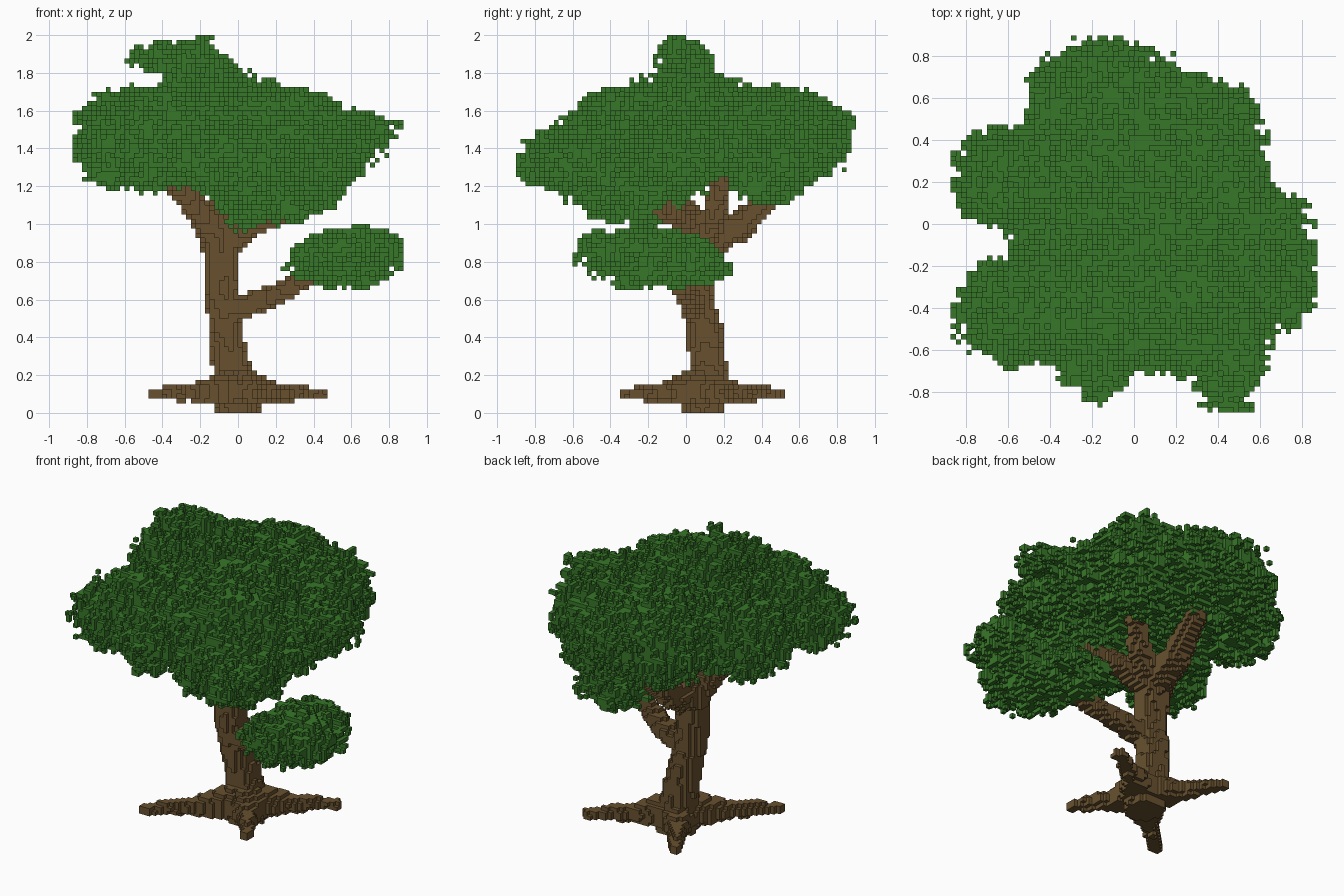
import bpy, bmesh, random
from math import floor, ceil
from mathutils import Vector, noise

random.seed(4)
V = 0.025                      # voxel size
LIMIT = (0.88, 0.9)            # half extents of the leaf spread

if "Cube" in bpy.data.objects:
    bpy.data.objects.remove(bpy.data.objects["Cube"], do_unlink=True)


def material(name, rgb):
    m = bpy.data.materials.new(name)
    m.use_nodes = True
    m.diffuse_color = (*rgb, 1)
    bsdf = m.node_tree.nodes["Principled BSDF"]
    bsdf.inputs["Base Color"].default_value = (*rgb, 1)
    bsdf.inputs["Roughness"].default_value = 0.9
    return m


bark = material("bark brown", (0.14, 0.083, 0.028))
leaf = material("leaf green", (0.039, 0.186, 0.022))


def cells(low, high):
    """Voxel indices and centres inside a box."""
    spans = [range(floor(a / V), ceil(b / V) + 1) for a, b in zip(low, high)]
    for i in spans[0]:
        for j in spans[1]:
            for k in spans[2]:
                p = Vector((i + 0.5, j + 0.5, k + 0.5)) * V
                if 0 < p.z < 2 and abs(p.x) < LIMIT[0] and abs(p.y) < LIMIT[1]:
                    yield (i, j, k), p


def limb(out, a, b, ra, rb):
    """Tapered round limb between two points."""
    a, b = Vector(a), Vector(b)
    r = Vector((1, 1, 1)) * max(ra, rb)
    low = [min(s, t) - q for s, t, q in zip(a, b, r)]
    high = [max(s, t) + q for s, t, q in zip(a, b, r)]
    d = b - a
    for key, p in cells(low, high):
        t = min(1, max(0, (p - a).dot(d) / d.length_squared))
        bump = 0.012 * noise.noise(p * 14)
        if (p - a - d * t).length < ra + (rb - ra) * t + bump:
            out.add(key)


def path(out, points):
    """Chain of limbs; each point is x, y, z, radius."""
    for s, e in zip(points, points[1:]):
        limb(out, s[:3], e[:3], s[3], e[3])


def clump(out, centre, radii):
    """Ragged ellipsoid of leaves."""
    c, r = Vector(centre), Vector(radii)
    for key, p in cells(c - r * 1.3, c + r * 1.3):
        q = p - c
        d = Vector((q.x / r.x, q.y / r.y, q.z / r.z)).length
        if d > 1.3:
            continue
        size = min(r.x, r.y, r.z)
        rough = 0.05 * noise.noise(p * 8) + 0.06 * noise.noise(p * 24)
        rough += random.uniform(-0.015, 0.03)
        if d + rough / size < 1:
            out.add(key)


SIDES = [
    ((1, 0, 0), [(1, 0, 0), (1, 1, 0), (1, 1, 1), (1, 0, 1)]),
    ((-1, 0, 0), [(0, 0, 0), (0, 0, 1), (0, 1, 1), (0, 1, 0)]),
    ((0, 1, 0), [(0, 1, 0), (0, 1, 1), (1, 1, 1), (1, 1, 0)]),
    ((0, -1, 0), [(0, 0, 0), (1, 0, 0), (1, 0, 1), (0, 0, 1)]),
    ((0, 0, 1), [(0, 0, 1), (1, 0, 1), (1, 1, 1), (0, 1, 1)]),
    ((0, 0, -1), [(0, 0, 0), (0, 1, 0), (1, 1, 0), (1, 0, 0)]),
]


def voxel_object(name, voxels, solid, mat):
    """Mesh of every exposed voxel side."""
    bm, verts = bmesh.new(), {}
    for v in sorted(voxels):
        for n, corners in SIDES:
            if tuple(a + b for a, b in zip(v, n)) in solid:
                continue
            quad = []
            for c in corners:
                key = tuple(a + b for a, b in zip(v, c))
                if key not in verts:
                    verts[key] = bm.verts.new([x * V for x in key])
                quad.append(verts[key])
            bm.faces.new(quad)
    me = bpy.data.meshes.new(name)
    bm.to_mesh(me)
    bm.free()
    me.materials.append(mat)
    bpy.context.collection.objects.link(bpy.data.objects.new(name, me))


# Trunk, leaning as it rises
trunk = set()
path(trunk, [(0, 0.09, 0.0, 0.115), (-0.01, 0.09, 0.12, 0.13), (-0.03, 0.115, 0.22, 0.1),
             (-0.06, 0.105, 0.4, 0.092), (-0.085, 0.045, 0.65, 0.09),
             (-0.09, 0.06, 0.8, 0.095), (-0.08, 0.08, 0.94, 0.12)])

# Roots spreading out flat
roots = set()
for x, y in [(-0.45, -0.33), (0.44, 0.39), (0.26, -0.27), (-0.27, 0.5)]:
    mid = (x * 0.5, 0.08 + (y - 0.08) * 0.5, 0.105, 0.05)
    path(roots, [(0, 0.08, 0.11, 0.14), mid, (x, y, 0.1, 0.032)])
roots = {v for v in roots if v[2] >= 2}

# Branches under the crown and the low side branch
branches = set()
fork = (-0.08, 0.08, 0.9, 0.1)
path(branches, [fork, (-0.08, 0.27, 0.98, 0.08), (-0.07, 0.48, 1.17, 0.06), (-0.07, 0.54, 1.3, 0.05)])
path(branches, [fork, (0.06, 0.14, 1.04, 0.065), (0.2, 0.22, 1.32, 0.05)])
path(branches, [fork, (0.09, 0.0, 1.0, 0.065), (0.26, -0.12, 1.09, 0.06)])
path(branches, [fork, (-0.2, 0.0, 1.05, 0.075), (-0.36, -0.14, 1.26, 0.055)])
path(branches, [(-0.06, 0.06, 0.53, 0.07), (0.15, 0.02, 0.605, 0.06),
                (0.36, -0.06, 0.71, 0.045), (0.5, -0.14, 0.8, 0.03)])

# Crown of overlapping leaf clumps
crown = set()
for centre, radii in [
    ((-0.05, 0.0, 1.48), (0.49, 0.54, 0.29)),
    ((-0.12, 0.49, 1.46), (0.39, 0.37, 0.25)),
    ((0.27, 0.42, 1.45), (0.32, 0.29, 0.25)),
    ((0.33, 0.43, 1.22), (0.2, 0.17, 0.1)),
    ((0.46, 0.18, 1.46), (0.2, 0.2, 0.15)),
    ((-0.53, -0.42, 1.37), (0.31, 0.23, 0.18)),
    ((-0.42, -0.38, 1.5), (0.28, 0.23, 0.19)),
    ((-0.56, 0.22, 1.47), (0.3, 0.24, 0.24)),
    ((-0.38, -0.01, 1.34), (0.22, 0.25, 0.14)),
    ((0.38, -0.1, 1.41), (0.33, 0.42, 0.17)),
    ((0.22, -0.25, 1.5), (0.27, 0.28, 0.2)),
    ((0.64, 0.0, 1.49), (0.19, 0.15, 0.09)),
    ((0.17, -0.31, 1.21), (0.33, 0.31, 0.18)),
    ((0.02, -0.2, 1.07), (0.12, 0.1, 0.09)),
    ((-0.1, -0.35, 1.45), (0.44, 0.3, 0.24)),
    ((0.45, -0.62, 1.31), (0.17, 0.27, 0.11)),
    ((-0.19, -0.61, 1.37), (0.17, 0.22, 0.14)),
    ((0.15, -0.54, 1.37), (0.3, 0.16, 0.15)),
    ((-0.2, 0.0, 1.79), (0.17, 0.15, 0.13)),
    ((-0.36, -0.02, 1.89), (0.2, 0.12, 0.07)),
    ((-0.18, -0.06, 1.95), (0.05, 0.06, 0.07)),
]:
    clump(crown, centre, radii)

# Small leaf clump on the side branch
side_leaves = set()
for centre, radii in [
    ((0.56, -0.18, 0.81), (0.23, 0.34, 0.13)),
    ((0.66, -0.22, 0.85), (0.21, 0.25, 0.11)),
    ((0.56, -0.42, 0.86), (0.2, 0.14, 0.09)),
    ((0.43, -0.01, 0.77), (0.15, 0.2, 0.09)),
]:
    clump(side_leaves, centre, radii)

# Each voxel belongs to one part only
leaves = crown | side_leaves
solid = leaves | trunk | roots | branches
parts = [("trunk", trunk, bark), ("roots", roots, bark), ("branches", branches, bark),
         ("crown_leaves", crown, leaf), ("side_leaves", side_leaves, leaf)]
used = set()
for name, voxels, mat in parts:
    voxel_object(name, voxels - used, solid, mat)
    used |= voxels
